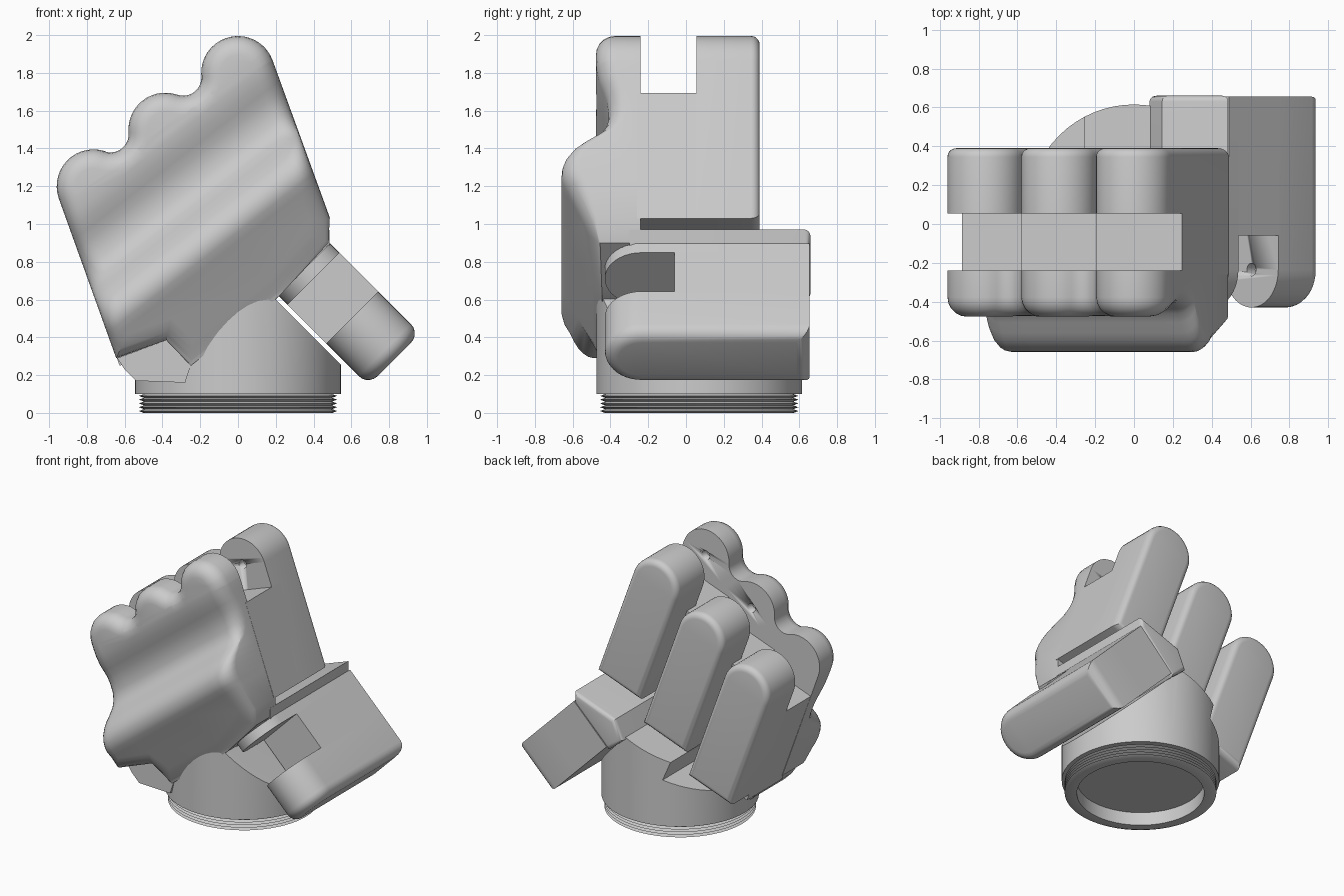
import bpy, bmesh, math
from mathutils import Vector

if "Cube" in bpy.data.objects:
    bpy.data.objects.remove(bpy.data.objects["Cube"])

grey = bpy.data.materials.new("plain grey")
grey.diffuse_color = (0.6, 0.6, 0.6, 1)
grey.use_nodes = True
grey.node_tree.nodes["Principled BSDF"].inputs["Base Color"].default_value = grey.diffuse_color
T = math.radians(20)                      # lean of the fingers
P = Vector((math.cos(T), 0, math.sin(T)))   # across the fingers
Q = Vector((-math.sin(T), 0, math.cos(T)))  # along the fingers
X, Y, Z = Vector((1, 0, 0)), Vector((0, 1, 0)), Vector((0, 0, 1))
R, LENGTH = 0.195, 0.89
KNUCKLES = [(0.0, 1.8), (-0.385, 1.5), (-0.765, 1.2)]


def finish(name, bm):
    bmesh.ops.recalc_face_normals(bm, faces=bm.faces)
    me = bpy.data.meshes.new(name)
    bm.to_mesh(me)
    bm.free()
    me.materials.append(grey)
    ob = bpy.data.objects.new(name, me)
    bpy.context.collection.objects.link(ob)
    smooth(ob)
    return ob


def smooth(ob):
    bpy.ops.object.select_all(action='DESELECT')
    bpy.context.view_layer.objects.active = ob
    ob.select_set(True)
    bpy.ops.object.shade_smooth_by_angle(angle=math.radians(32))


def arc(cx, cy, r, a0, a1, n=14):
    return [(cx + r * math.cos(math.radians(a0 + (a1 - a0) * i / n)),
             cy + r * math.sin(math.radians(a0 + (a1 - a0) * i / n))) for i in range(n + 1)]


def inset(pts, d):
    # offset a counter-clockwise outline inwards
    out = []
    for i, p in enumerate(pts):
        p = Vector(p)
        e0 = (p - Vector(pts[i - 1])).normalized()
        e1 = (Vector(pts[(i + 1) % len(pts)]) - p).normalized()
        n0, n1 = Vector((-e0.y, e0.x)), Vector((-e1.y, e1.x))
        m = p + (n0 + n1) * (d / (1 + n0.dot(n1)))
        out.append((m.x, m.y))
    return out


def loft(pts, c0, c1, rim, steps=5):
    # extruded outline with a rounded rim at the c1 end
    bm = bmesh.new()
    levels = [(0, c0)]
    if rim:
        for k in range(steps + 1):
            a = math.pi / 2 * k / steps
            levels.append((rim * (1 - math.cos(a)), c1 - rim * (1 - math.sin(a))))
    else:
        levels.append((0, c1))
    rings = [[bm.verts.new((x, y, c)) for x, y in inset(pts, d)] for d, c in levels]
    n = len(pts)
    for a, b in zip(rings, rings[1:]):
        for i in range(n):
            bm.faces.new((a[i], a[(i + 1) % n], b[(i + 1) % n], b[i]))
    caps = [bm.faces.new(rings[0]), bm.faces.new(rings[-1])]
    bmesh.ops.triangulate(bm, faces=caps)
    return bm


def solid(name, pts, c0, c1, rim=0, origin=Vector(), axes=(X, Z, Y)):
    bm = loft(pts, c0, c1, rim)
    for v in bm.verts:
        v.co = origin + axes[0] * v.co.x + axes[1] * v.co.y + axes[2] * v.co.z
    return finish(name, bm)


def boolean(ob, cutter, op):
    m = ob.modifiers.new("cut", 'BOOLEAN')
    m.operation, m.object, m.solver = op, cutter, 'EXACT'
    bpy.context.view_layer.objects.active = ob
    bpy.ops.object.modifier_apply(modifier=m.name)


def box(a0, a1, b0, b1):
    return [(a0, b0), (a1, b0), (a1, b1), (a0, b1)]


STADIUM = arc(0, 0, R, 0, 180, 20) + [(-R, -LENGTH), (R, -LENGTH)]

# palm front: scalloped outline, sculpted by a profile running across the knuckles
outline = [(0.22, 0.62), (0.48, 0.9), (0.485, 1.03)]
for i, (x, z) in enumerate(KNUCKLES):
    outline += arc(x, z, R, 20 if i == 0 else 71, 200 if i == 2 else 185)[(i > 0):]
    if i < 2:
        outline += arc(x - 0.29, z - 0.025, 0.096, 5, -109, 10)[1:]
outline += [(-0.645, 0.29), (-0.38, 0.385), (-0.25, 0.25)]

PROFILE = [(0.3, 0.42), (0.37, 0.45), (0.72, 0.625), (0.76, 0.65), (0.8, 0.66), (0.84, 0.655),
           (0.88, 0.637), (0.92, 0.6), (0.95, 0.555), (0.98, 0.5), (1.01, 0.455), (1.05, 0.425),
           (1.1, 0.41), (1.16, 0.411), (1.21, 0.42), (1.26, 0.44), (1.31, 0.46), (1.37, 0.473),
           (1.43, 0.477), (1.7, 0.477)]
ACROSS = Vector((-0.61, 0.79, 0))


def depth(v):
    for (v0, d0), (v1, d1) in zip(PROFILE, PROFILE[1:]):
        if v <= v1:
            return d0 + (d1 - d0) * (v - v0) / (v1 - v0)
    return PROFILE[-1][1]


bm = loft(outline, -9, 0, 0.1)
for v, d in PROFILE[1:-1]:
    bmesh.ops.bisect_plane(bm, geom=bm.verts[:] + bm.edges[:] + bm.faces[:],
                           plane_co=ACROSS * v, plane_no=ACROSS)
for vert in bm.verts:
    x, z, c = vert.co
    v = -0.61 * x + 0.79 * z
    fade = min(1, max(0, (v - 0.36) / 0.3))
    vert.co = (x, -0.24 if c < -5 else -(depth(v) + c * fade), z)
palm = finish("palm_front", bm)

# folded fingers, the palm core behind each, and hinge pin holes
for i, (x, z) in enumerate(KNUCKLES):
    o, ax = Vector((x, 0, z)), (P, Q, Y)
    finger = solid(f"finger_{i + 1}", STADIUM, 0.055, 0.39, 0.045, o, ax)
    solid(f"palm_core_{i + 1}", box(-R - (0.08 if i < 2 else 0), R, -LENGTH - (0.05 if i else 0), -0.185),
          -0.26, 0.16, 0, o, ax)
    pin = solid("pin_cutter", arc(0, 0, 0.033, 0, 337.5, 15), -0.3, 0.115, 0, o, ax)
    boolean(palm, pin, 'DIFFERENCE')
    boolean(finger, pin, 'DIFFERENCE')
    bpy.data.objects.remove(pin)

# thumb lying along y, with its hinge plate and core
o = Vector((0.555, -0.235, 0.555))
s = math.sqrt(0.5)
ax = (Vector((s, 0, s)), -Y, Vector((s, 0, -s)))
thumb = solid("thumb", STADIUM, 0.07, 0.385, 0.07, o, ax)
solid("thumb_hinge_plate", STADIUM, -0.29, -0.22, 0, o, ax)
solid("thumb_core", box(-R, R, -LENGTH, -0.175), -0.23, 0.08, 0, o, ax)
pin = solid("pin_cutter", arc(0, 0, 0.033, 0, 337.5, 15), -0.1, 0.13, 0, o, ax)
boolean(thumb, pin, 'DIFFERENCE')
bpy.data.objects.remove(pin)

# shoulder block joining thumb, palm and wrist
solid("thumb_shoulder", [(0.2, 0.6), (0.485, 0.885), (0.485, 0.97), (0.145, 0.846), (0.08, 0.7)],
      -0.3, 0.66, 0.03)

# wrist: cylinder trimmed by stepped ledges under the fingers
wrist = solid("wrist", arc(0, 0, 0.545, 0, 354.375, 63), 0.1, 1.1, 0, Vector((0, 0.07, 0)), (X, Y, Z))
trim = solid("wrist_trim", [(-0.7, 0), (0.8, 0), (0.2, 0.6), (0.11, 0.72), (-0.255, 0.588),
                            (-0.205, 0.45), (-0.7, 0.27)], -1, 1)
boolean(wrist, trim, 'INTERSECT')
bpy.data.objects.remove(trim)
smooth(wrist)

# gusset under the outer finger
solid("wrist_gusset", [(-0.54, 0.17), (-0.28, 0.16), (-0.25, 0.25), (-0.38, 0.385), (-0.64, 0.29),
                       (-0.6, 0.23)], -0.42, 0.0)

# threaded collar, open underneath
rings = [(0.44, 0.11), (0.44, 0.0), (0.5, 0.0)]
for k in range(5):
    rings += [(0.525, 0.01 + 0.02 * k), (0.498, 0.02 + 0.02 * k)]
rings.append((0.498, 0.11))
bm = bmesh.new()
N = 64
loops = [[bm.verts.new((r * math.cos(2 * math.pi * i / N), 0.07 + r * math.sin(2 * math.pi * i / N), z))
          for i in range(N)] for r, z in rings]
for a, b in zip(loops, loops[1:] + loops[:1]):
    for i in range(N):
        bm.faces.new((a[i], a[(i + 1) % N], b[(i + 1) % N], b[i]))
finish("threaded_collar", bm)
